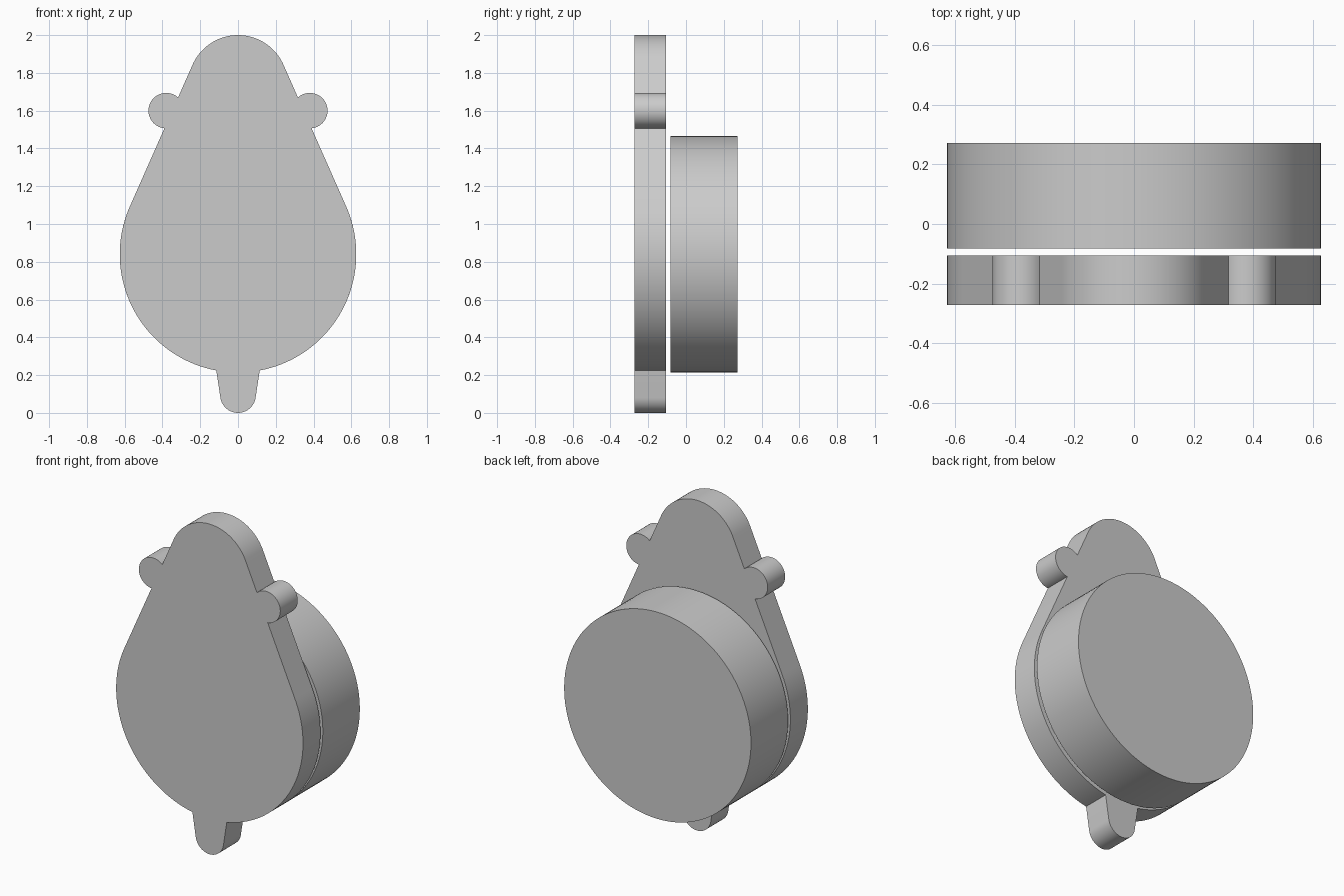
import bpy, bmesh
from math import sin, cos, asin, acos, degrees, radians, hypot

default = bpy.data.objects.get("Cube")
if default:
    bpy.data.objects.remove(default, do_unlink=True)

grey = bpy.data.materials.new("plain grey")
grey.use_nodes = True
colour = (0.6, 0.6, 0.6, 1)
grey.diffuse_color = colour
grey.node_tree.nodes["Principled BSDF"].inputs["Base Color"].default_value = colour


def arc(x, z, radius, start, end, steps):
    """Points on an arc in the XZ plane, angles in degrees."""
    angles = [radians(start + (end - start) * i / steps) for i in range(steps + 1)]
    return [(x + radius * cos(a), z + radius * sin(a)) for a in angles]


def extrude_outline(name, outline, front, back):
    """Turn an XZ outline into a slab between two y positions."""
    bm = bmesh.new()
    face = bm.faces.new([bm.verts.new((x, front, z)) for x, z in outline])
    slab = bmesh.ops.extrude_face_region(bm, geom=[face])
    moved = [v for v in slab["geom"] if isinstance(v, bmesh.types.BMVert)]
    bmesh.ops.translate(bm, verts=moved, vec=(0, back - front, 0))
    bmesh.ops.recalc_face_normals(bm, faces=bm.faces)
    mesh = bpy.data.meshes.new(name)
    bm.to_mesh(mesh)
    bm.free()
    mesh.materials.append(grey)
    obj = bpy.data.objects.new(name, mesh)
    bpy.context.collection.objects.link(obj)
    bpy.ops.object.select_all(action="DESELECT")
    obj.select_set(True)
    bpy.context.view_layer.objects.active = obj
    bpy.ops.object.shade_smooth_by_angle(angle=radians(25))
    return obj


# Main circles of the pear-shaped plate
belly_z, belly_r = 0.84, 0.626
head_z, head_r = 1.737, 0.263
ear_x, ear_z, ear_r = 0.38, 1.60, 0.094
tail_r = 0.094

# Shared tangent of belly and head, and where the ear crosses it
tilt = asin((belly_r - head_r) / (head_z - belly_z))
ear_gap = ear_x * cos(tilt) + (ear_z - belly_z) * sin(tilt) - belly_r
spread = degrees(acos(ear_gap / ear_r))
tilt = degrees(tilt)

# Half outline from the tail tip up to the crown, then mirrored
half = arc(0, tail_r, tail_r, -90, -8.5, 16)
half += arc(0, belly_z, belly_r, -79.4, tilt, 48)
half += arc(ear_x, ear_z, ear_r, tilt - 180 + spread, tilt + 180 - spread, 32)
half += arc(0, head_z, head_r, tilt, 90, 24)
outline = half + [(-x, z) for x, z in reversed(half[1:-1])]
extrude_outline("front_plate", outline, -0.272, -0.105)

# Round drum floating just behind the plate
drum = arc(0, belly_z, belly_r, 0, 360, 128)[:-1]
extrude_outline("back_drum", drum, -0.082, 0.272)
